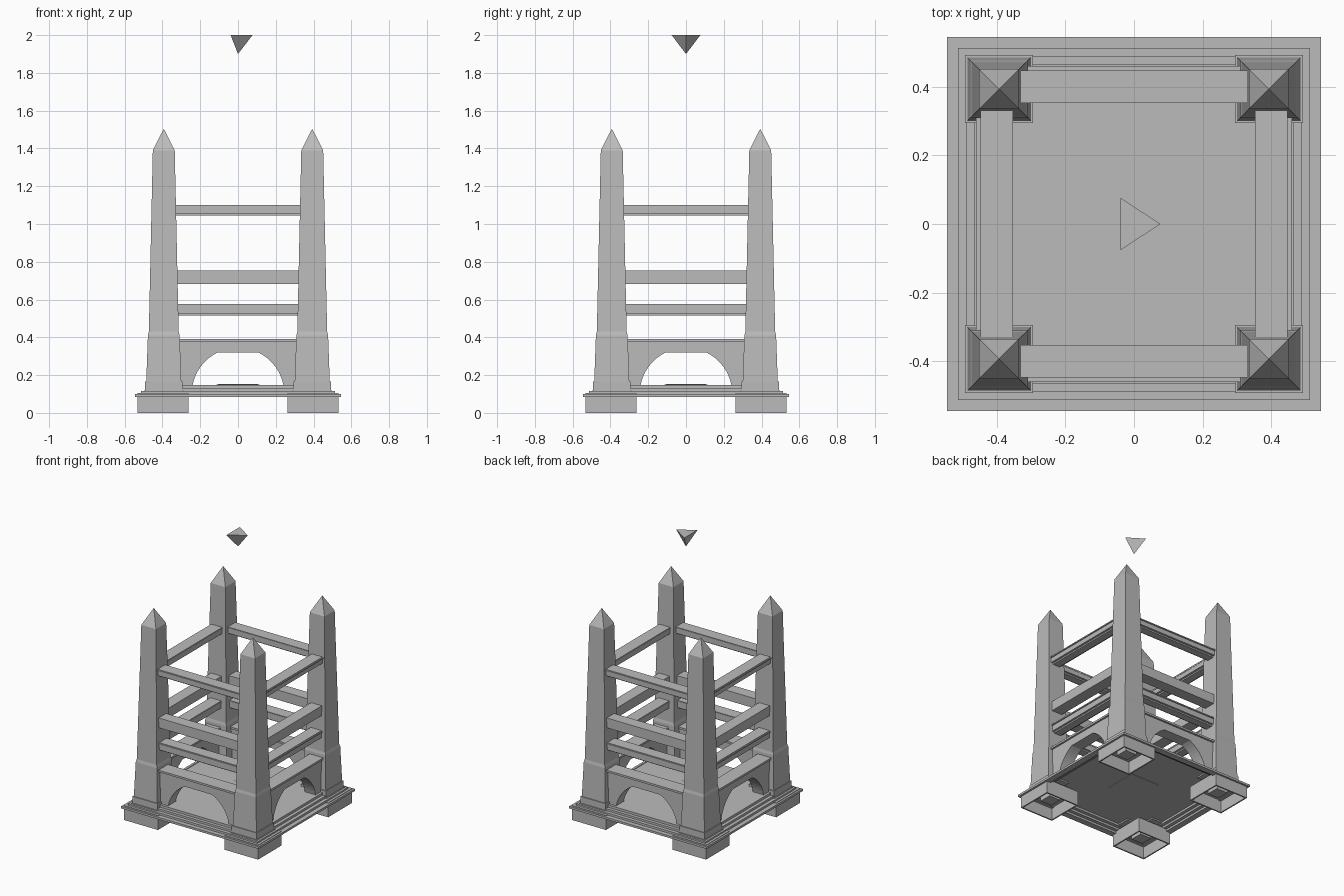
import bpy, bmesh
from math import sin, cos, pi, asin
from mathutils import Matrix, Vector

old = bpy.data.objects.get("Cube")
if old:
    bpy.data.objects.remove(old, do_unlink=True)

stone = bpy.data.materials.new("grey_stone")
stone.use_nodes = True
GREY = (0.5, 0.5, 0.5, 1)
stone.diffuse_color = GREY
stone.node_tree.nodes["Principled BSDF"].inputs["Base Color"].default_value = GREY


def finish(name, bm):
    bmesh.ops.recalc_face_normals(bm, faces=bm.faces)
    mesh = bpy.data.meshes.new(name)
    bm.to_mesh(mesh)
    bm.free()
    mesh.materials.append(stone)
    ob = bpy.data.objects.new(name, mesh)
    bpy.context.collection.objects.link(ob)
    return ob


def box(bm, lo, hi):
    size = [b - a for a, b in zip(lo, hi)]
    mid = [(a + b) / 2 for a, b in zip(lo, hi)]
    m = Matrix.Translation(mid) @ Matrix.Diagonal((*size, 1))
    bmesh.ops.create_cube(bm, size=1, matrix=m)


def square_loft(bm, sections, cx=0, cy=0, closed=False):
    """Join square sections (half width, height) into one tapering body."""
    rings = []
    for half, z in sections:
        rings.append([bm.verts.new((cx + sx * half, cy + sy * half, z))
                      for sx, sy in ((-1, -1), (1, -1), (1, 1), (-1, 1))])
    pairs = list(zip(rings, rings[1:]))
    if closed:
        pairs.append((rings[-1], rings[0]))
    else:
        bm.faces.new(rings[0])
        bm.faces.new(rings[-1])
    for a, b in pairs:
        for i in range(4):
            j = (i + 1) % 4
            bm.faces.new((a[i], a[j], b[j], b[i]))


def square_frame(bm, outer, inner, z0, z1, cx=0, cy=0):
    square_loft(bm, [(outer, z0), (outer, z1), (inner, z1), (inner, z0)], cx, cy, True)


# Stepped platform, hollow underneath
bm = bmesh.new()
for outer, inner, z0, z1 in ((0.545, 0.50, 0.085, 0.10),
                             (0.513, 0.475, 0.10, 0.115),
                             (0.488, 0.45, 0.115, 0.13)):
    square_frame(bm, outer, inner, z0, z1)
square_loft(bm, [(0.465, 0.13), (0.465, 0.147)])
finish("stepped_platform", bm)

# Raised pad in the middle of the floor
bm = bmesh.new()
square_loft(bm, [(0.115, 0.126), (0.115, 0.15), (0.105, 0.15), (0.105, 0.154)])
finish("centre_pad", bm)

# Corner feet, plinths and obelisks
C = 0.393
corners = {"front_right": (-1, -1), "front_left": (1, -1),
           "back_right": (-1, 1), "back_left": (1, 1)}
for label, (sx, sy) in corners.items():
    x, y = sx * C, sy * C

    bm = bmesh.new()
    square_frame(bm, 0.134, 0.124, 0, 0.09, sx * 0.397, sy * 0.397)
    square_loft(bm, [(0.134, 0.09), (0.134, 0.104)], sx * 0.397, sy * 0.397)
    square_loft(bm, [(0.045, 0.045), (0.045, 0.095)], x, y)
    finish(label + "_foot", bm)

    bm = bmesh.new()
    square_loft(bm, [(0.105, 0.10), (0.105, 0.118), (0.099, 0.118), (0.099, 0.165)], x, y)
    finish(label + "_plinth", bm)

    bm = bmesh.new()
    square_loft(bm, [(0.093, 0.16), (0.084, 0.41), (0.079, 0.43), (0.058, 1.39), (0.0005, 1.503)], x, y)
    finish(label + "_obelisk", bm)

# Arched panels and rails, repeated around the four sides
R, ARCH_Z, CROWN = 0.245, 0.10, 0.32
start = asin((0.13 - ARCH_Z) / R)
end = asin((CROWN - ARCH_Z) / R)
angles = [start + (end - start) * i / 10 for i in range(11)]
right_half = [(R * cos(a), ARCH_Z + R * sin(a)) for a in angles]
arch = right_half + [(-x, z) for x, z in reversed(right_half)]
W = 0.33
outline = [(W, 0.12), (W, 0.376), (-W, 0.376), (-W, 0.12), (arch[-1][0], 0.12)]
outline += list(reversed(arch)) + [(arch[0][0], 0.12)]


def side_panel(bm):
    face = bm.faces.new([bm.verts.new((x, -0.447, z)) for x, z in outline])
    made = bmesh.ops.extrude_face_region(bm, geom=[face])["geom"]
    moved = [v for v in made if isinstance(v, bmesh.types.BMVert)]
    bmesh.ops.translate(bm, verts=moved, vec=Vector((0, 0.085, 0)))
    box(bm, (-W, -0.46, 0.376), (W, -0.353, 0.39))


def moulded_rail(bm, z0, z1, half):
    box(bm, (-half, -0.44, z0 + 0.01), (half, -0.355, z1))
    box(bm, (-half, -0.425, z0), (half, -0.37, z0 + 0.01))
    box(bm, (-half, -0.447, z1 - 0.012), (half, -0.353, z1 - 0.004))


def plain_rail(bm, z0, z1, half):
    box(bm, (-half, -0.44, z0), (half, -0.355, z1))


parts = {
    "arched_panel": side_panel,
    "top_rail": lambda bm: moulded_rail(bm, 1.045, 1.10, 0.345),
    "middle_rail": lambda bm: plain_rail(bm, 0.683, 0.753, 0.34),
    "lower_rail": lambda bm: moulded_rail(bm, 0.515, 0.577, 0.335),
}
for turn, side in enumerate(("front", "left", "back", "right")):
    for part, build in parts.items():
        bm = bmesh.new()
        build(bm)
        bm.transform(Matrix.Rotation(turn * pi / 2, 4, "Z"))
        finish(side + "_" + part, bm)

# Floating inverted pyramid with three sides
bm = bmesh.new()
tip = bm.verts.new((0, 0, 1.9))
rim = [bm.verts.new(p) for p in ((0.077, 0, 2), (-0.039, 0.076, 2), (-0.039, -0.076, 2))]
bm.faces.new(rim)
for i in range(3):
    bm.faces.new((rim[i], rim[(i + 1) % 3], tip))
finish("floating_pyramid", bm)
